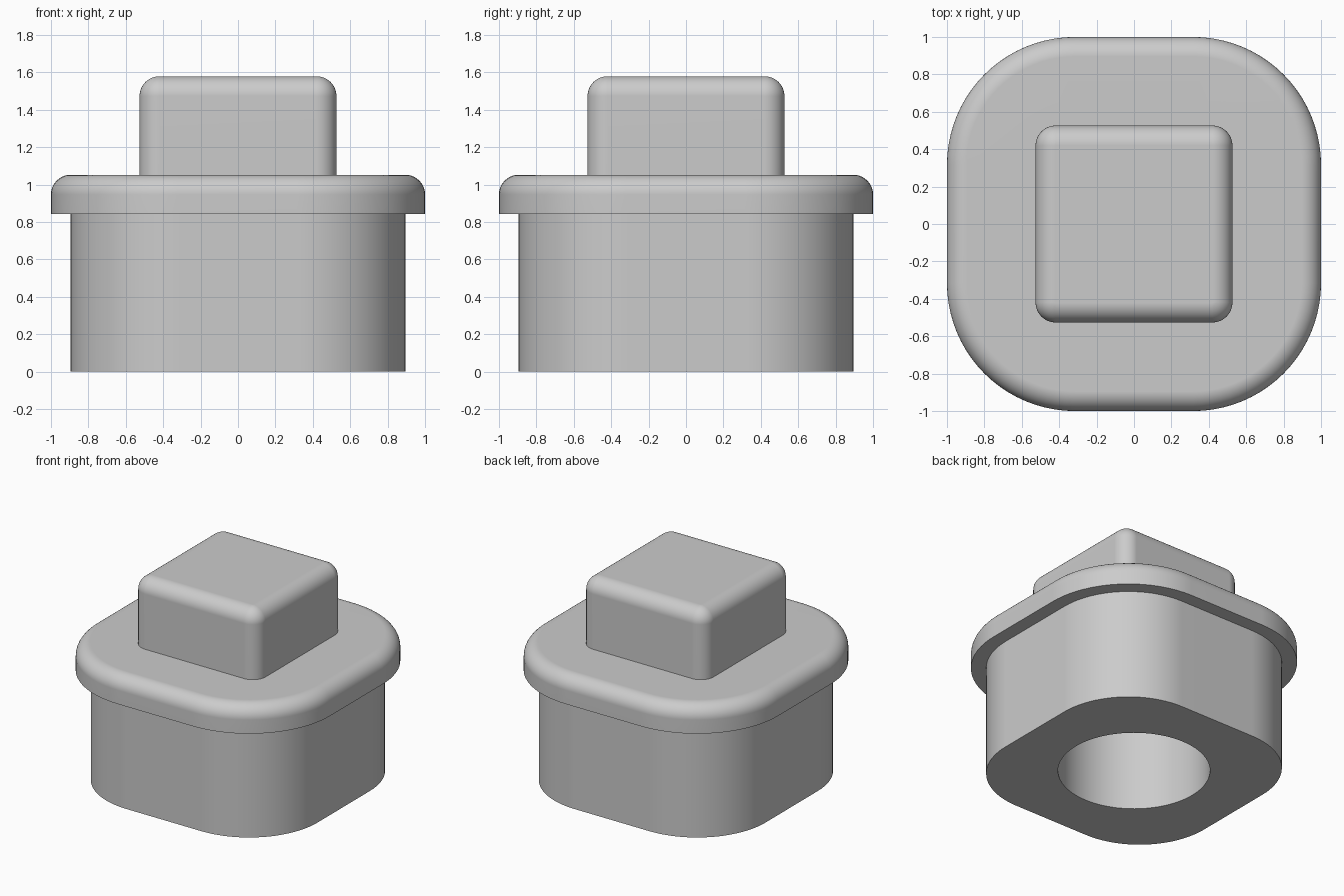
import bpy
import bmesh
from math import sin, cos, pi, radians

cube = bpy.data.objects.get("Cube")
if cube:
    bpy.data.objects.remove(cube, do_unlink=True)

# Main dimensions
UNIT = 2 / 19
BODY, FLANGE, GRIP = 8.5 * UNIT, 9.5 * UNIT, 5 * UNIT      # half widths
BODY_R, FLANGE_R, GRIP_R = 5.5 * UNIT, 6.5 * UNIT, 1.02 * UNIT  # corner radii
BODY_TOP, FLANGE_TOP, GRIP_TOP = 8 * UNIT, 10 * UNIT, 15 * UNIT
FILLET = UNIT
CORNER_STEPS, FILLET_STEPS = 20, 10

grey = bpy.data.materials.new("plain grey")
grey.use_nodes = True
colour = (0.6, 0.6, 0.6, 1)
grey.diffuse_color = colour
grey.node_tree.nodes["Principled BSDF"].inputs["Base Color"].default_value = colour


def outline(half, radius, z):
    """Rounded square, counter-clockwise; a circle when radius equals half."""
    points = []
    for corner in range(4):
        mid = pi / 4 + corner * pi / 2
        cx = (half - radius) * (1 if cos(mid) > 0 else -1)
        cy = (half - radius) * (1 if sin(mid) > 0 else -1)
        for step in range(CORNER_STEPS + 1):
            a = (corner + step / CORNER_STEPS) * pi / 2
            points.append((cx + radius * cos(a), cy + radius * sin(a), z))
    return points


def rounded_top(half, radius, top):
    """Sections of a quarter-round edge running up to the top."""
    sections = []
    for step in range(FILLET_STEPS + 1):
        a = step / FILLET_STEPS * pi / 2
        inset = FILLET * (1 - cos(a))
        sections.append((half - inset, radius - inset, top - FILLET * (1 - sin(a))))
    return sections


def loft(name, sections, cap_start=False, cap_end=False):
    bm = bmesh.new()
    rings = [[bm.verts.new(p) for p in outline(*s)] for s in sections]
    for low, high in zip(rings, rings[1:]):
        for i in range(len(low)):
            j = (i + 1) % len(low)
            bm.faces.new((low[i], low[j], high[j], high[i]))
    if cap_start:
        bm.faces.new(rings[0][::-1])
    if cap_end:
        bm.faces.new(rings[-1])
    bmesh.ops.remove_doubles(bm, verts=bm.verts, dist=1e-5)
    mesh = bpy.data.meshes.new(name)
    bm.to_mesh(mesh)
    bm.free()
    mesh.materials.append(grey)
    obj = bpy.data.objects.new(name, mesh)
    bpy.context.collection.objects.link(obj)
    bpy.ops.object.select_all(action="DESELECT")
    obj.select_set(True)
    bpy.context.view_layer.objects.active = obj
    bpy.ops.object.shade_smooth_by_angle(angle=radians(30))
    normals = obj.modifiers.new("flat face normals", "WEIGHTED_NORMAL")
    normals.keep_sharp = True
    return obj


# Plug body with a round blind hole in its underside
loft("plug_body", [
    (GRIP, GRIP, BODY_TOP),
    (GRIP, GRIP, 0),
    (BODY, BODY_R, 0),
    (BODY, BODY_R, BODY_TOP),
], cap_start=True)

# Overhanging flange with a rounded upper rim
loft("flange", [
    (BODY, BODY_R, BODY_TOP),
    (FLANGE, FLANGE_R, BODY_TOP),
    *rounded_top(FLANGE, FLANGE_R, FLANGE_TOP),
    (GRIP, GRIP_R, FLANGE_TOP),
])

# Square grip block with rounded edges
loft("grip_block", [
    (GRIP, GRIP_R, FLANGE_TOP),
    *rounded_top(GRIP, GRIP_R, GRIP_TOP),
], cap_end=True)
